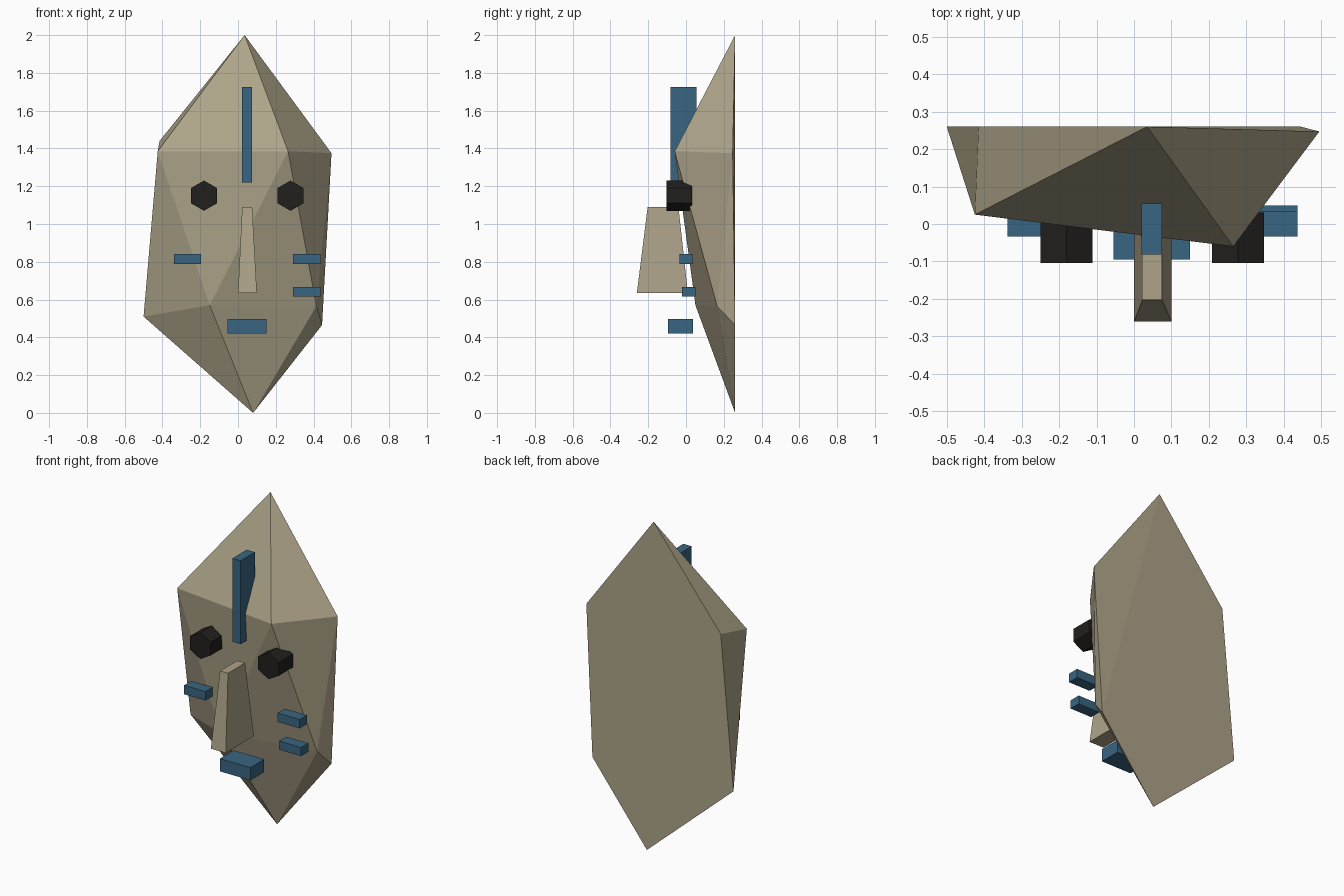
import bpy, bmesh
from math import pi
from mathutils import Vector

if "Cube" in bpy.data.objects:
    bpy.data.objects.remove(bpy.data.objects["Cube"])


def material(name, rgb):
    m = bpy.data.materials.new(name)
    m.diffuse_color = (*rgb, 1)
    m.use_nodes = True
    m.node_tree.nodes["Principled BSDF"].inputs["Base Color"].default_value = m.diffuse_color
    return m


stone = material("stone", (0.42, 0.37, 0.25))
blue = material("blue_paint", (0.04, 0.13, 0.22))
black = material("black", (0.016, 0.014, 0.012))


def finish(name, bm, mat):
    bmesh.ops.recalc_face_normals(bm, faces=bm.faces)
    mesh = bpy.data.meshes.new(name)
    bm.to_mesh(mesh)
    bm.free()
    mesh.materials.append(mat)
    ob = bpy.data.objects.new(name, mesh)
    bpy.context.collection.objects.link(ob)
    return ob


def box(name, x, y, z, mat):
    bm = bmesh.new()
    bmesh.ops.create_cube(bm, size=1)
    for v in bm.verts:
        v.co = Vector(r[0] if c < 0 else r[1] for r, c in zip((x, y, z), v.co))
    return finish(name, bm, mat)


# Faceted head: convex hull of its corner points
corners = [
    (0.035, 0.26, 2.0), (0.08, 0.26, 0.0),
    (-0.425, 0.025, 1.385), (0.265, -0.06, 1.385),
    (-0.415, 0.26, 1.44), (0.495, 0.247, 1.375),
    (-0.15, 0.05, 0.57), (0.415, 0.165, 0.565),
    (-0.50, 0.26, 0.51), (0.445, 0.26, 0.465),
]
bm = bmesh.new()
for c in corners:
    bm.verts.new(c)
bmesh.ops.convex_hull(bm, input=bm.verts)
finish("head", bm, stone)

# Tapered nose: lower outline bridged to upper outline
bm = bmesh.new()
rings = []
for z, x0, x1, y0, y1 in ((0.635, 0.0, 0.10, -0.26, 0.01),
                          (1.09, 0.022, 0.075, -0.203, -0.04)):
    rings.append([bm.verts.new((x, y, z)) for x, y in
                  ((x0, y0), (x1, y0), (x1, y1), (x0, y1))])
low, high = rings
bm.faces.new(low)
bm.faces.new(high)
for i in range(4):
    j = (i + 1) % 4
    bm.faces.new((low[i], low[j], high[j], high[i]))
finish("nose", bm, stone)

# Hexagonal eyes, points up
for side, x in (("left", -0.18), ("right", 0.278)):
    bpy.ops.mesh.primitive_cylinder_add(vertices=6, radius=0.08, depth=0.135,
                                        location=(x, -0.037, 1.15),
                                        rotation=(pi / 2, 0, 0))
    eye = bpy.context.object
    eye.name = side + "_eye"
    eye.data.materials.append(black)

# Painted bars
box("forehead_bar", (0.02, 0.075), (-0.082, 0.055), (1.22, 1.725), blue)
box("mouth", (-0.055, 0.15), (-0.095, 0.037), (0.42, 0.497), blue)
box("left_cheek_bar", (-0.338, -0.195), (-0.034, 0.035), (0.788, 0.842), blue)
box("right_cheek_bar_upper", (0.29, 0.437), (-0.034, 0.035), (0.788, 0.842), blue)
box("right_cheek_bar_lower", (0.29, 0.437), (-0.02, 0.049), (0.615, 0.667), blue)
